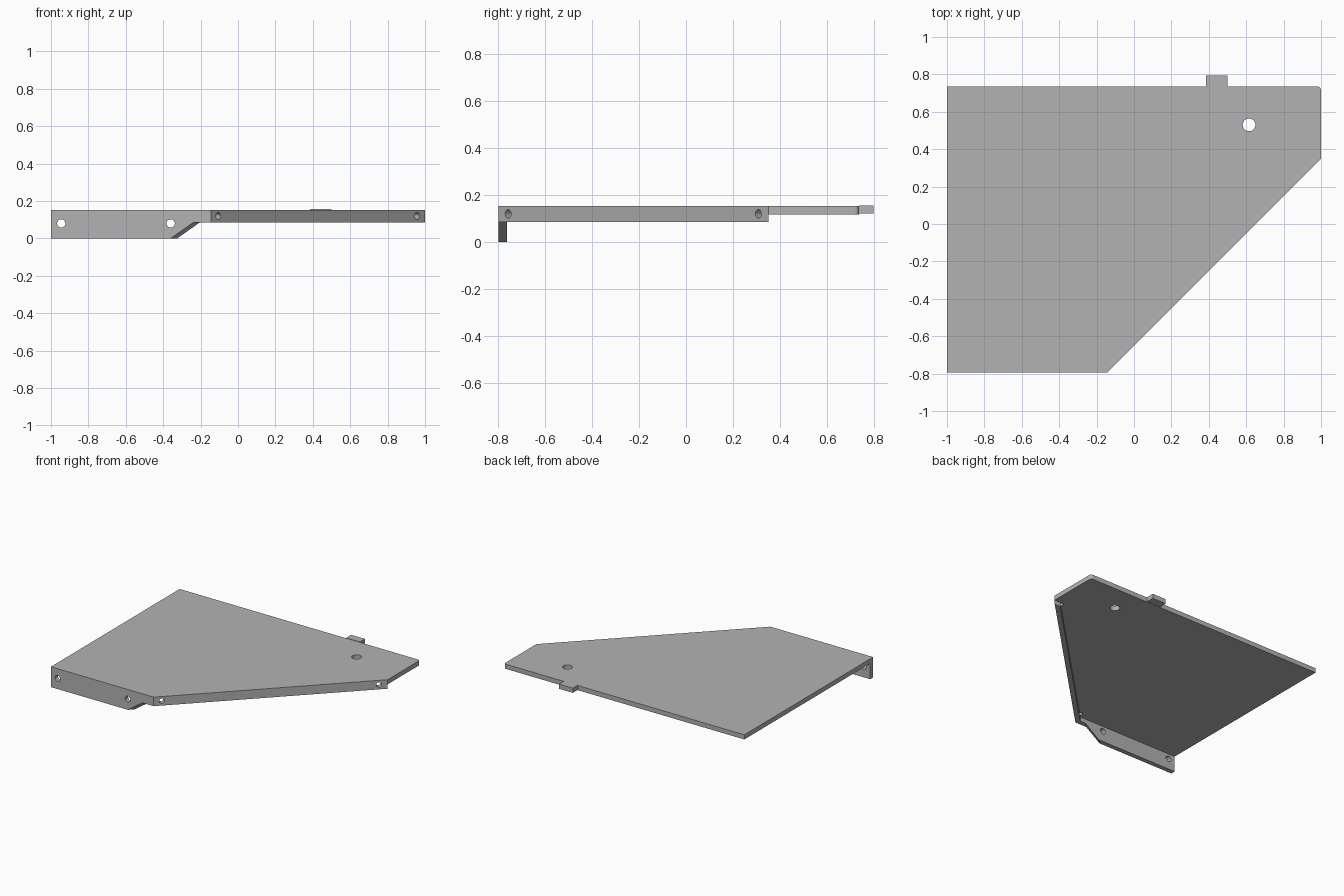
import bpy
import bmesh
import math
from mathutils import Vector, Matrix

cube = bpy.data.objects.get("Cube")
if cube:
    bpy.data.objects.remove(cube, do_unlink=True)

TOP, SHEET, LIP = 0.153, 0.035, 0.085
FRONT, BACK = -0.795, 0.735

steel = bpy.data.materials.new("grey_steel")
steel.use_nodes = True
grey = (0.45, 0.45, 0.45, 1)
steel.diffuse_color = grey
steel.node_tree.nodes["Principled BSDF"].inputs["Base Color"].default_value = grey


def prism(name, points, sweep):
    """Sweep a flat outline along a vector into a closed solid."""
    bm = bmesh.new()
    face = bm.faces.new([bm.verts.new(p) for p in points])
    new = bmesh.ops.extrude_face_region(bm, geom=[face])["geom"]
    bmesh.ops.translate(bm, vec=sweep, verts=[v for v in new if isinstance(v, bmesh.types.BMVert)])
    bmesh.ops.recalc_face_normals(bm, faces=bm.faces)
    return finish(name, bm)


def drill(name, center, axis, radius, length):
    """Round cutter centred on a point."""
    bm = bmesh.new()
    turn = Vector(axis).to_track_quat("Z", "Y").to_matrix().to_4x4()
    bmesh.ops.create_cone(bm, cap_ends=True, segments=32, radius1=radius, radius2=radius,
                          depth=length, matrix=Matrix.Translation(center) @ turn)
    return finish(name, bm)


def finish(name, bm):
    mesh = bpy.data.meshes.new(name)
    bm.to_mesh(mesh)
    bm.free()
    mesh.materials.append(steel)
    obj = bpy.data.objects.new(name, mesh)
    bpy.context.collection.objects.link(obj)
    return obj


def combine(target, other, operation):
    """Apply a boolean and discard the second solid."""
    bpy.context.view_layer.objects.active = target
    mod = target.modifiers.new(operation.lower(), "BOOLEAN")
    mod.operation, mod.solver, mod.object = operation, "EXACT", other
    bpy.ops.object.modifier_apply(modifier=mod.name)
    bpy.data.objects.remove(other, do_unlink=True)


# Flat plate with one rounded rear corner
r = 0.02
corner = [(1 - r + r * math.cos(a), BACK - r + r * math.sin(a))
          for a in (math.pi / 2 * i / 6 for i in range(7))]
outline = [(-1, FRONT), (-0.145, FRONT), (1, 0.35)] + corner + [(-1, BACK)]
plate = prism("mounting_plate", [(x, y, TOP - SHEET) for x, y in outline], (0, 0, SHEET))

# Front flange, its end sloped and mitred
profile = [(-1, 0), (-0.36, 0), (-0.24, LIP), (-0.145, LIP), (-0.145, TOP), (-1, TOP)]
front_flange = prism("front_flange", [(x, FRONT, z) for x, z in profile[:3]]
                     + [(-0.195, FRONT, LIP), (-0.195, FRONT, TOP), (-1, FRONT, TOP)],
                     (SHEET, SHEET, 0))
# Square the outer end
end_fill = prism("flange_end", [(-1, FRONT, 0), (-0.9, FRONT, 0), (-0.9, FRONT, TOP), (-1, FRONT, TOP)],
                 (0, SHEET, 0))
combine(front_flange, end_fill, "UNION")

# Diagonal stiffening flange
inner = SHEET * math.sqrt(2)
strip = [(-0.145, FRONT), (1, 0.35), (1 - inner, 0.35), (-0.145 - inner, FRONT)]
diagonal_flange = prism("diagonal_flange", [(x, y, LIP) for x, y in strip], (0, 0, TOP - LIP))

for part in (front_flange, diagonal_flange):
    combine(plate, part, "UNION")

# Bolt holes
holes = [((0.615, 0.53, TOP), (0, 0, 1), 0.034, 0.2)]
holes += [((x, FRONT, 0.08), (0, 1, 0), 0.022, 0.15) for x in (-0.945, -0.36)]
holes += [((x, x - 0.65, 0.12), (1, -1, 0), 0.018, 0.1) for x in (-0.105, 0.957)]
for spec in holes:
    combine(plate, drill("hole_cutter", *spec), "DIFFERENCE")

# Rear locating tab, standing slightly proud
tab = [(0.385, BACK), (0.5, BACK), (0.5, 0.795), (0.385, 0.795)]
prism("rear_tab", [(x, y, TOP - SHEET + 0.003) for x, y in tab], (0, 0, SHEET))

for obj in (plate, bpy.data.objects["rear_tab"]):
    bpy.ops.object.select_all(action="DESELECT")
    obj.select_set(True)
    bpy.context.view_layer.objects.active = obj
    bpy.ops.object.shade_smooth_by_angle(angle=math.radians(30))
